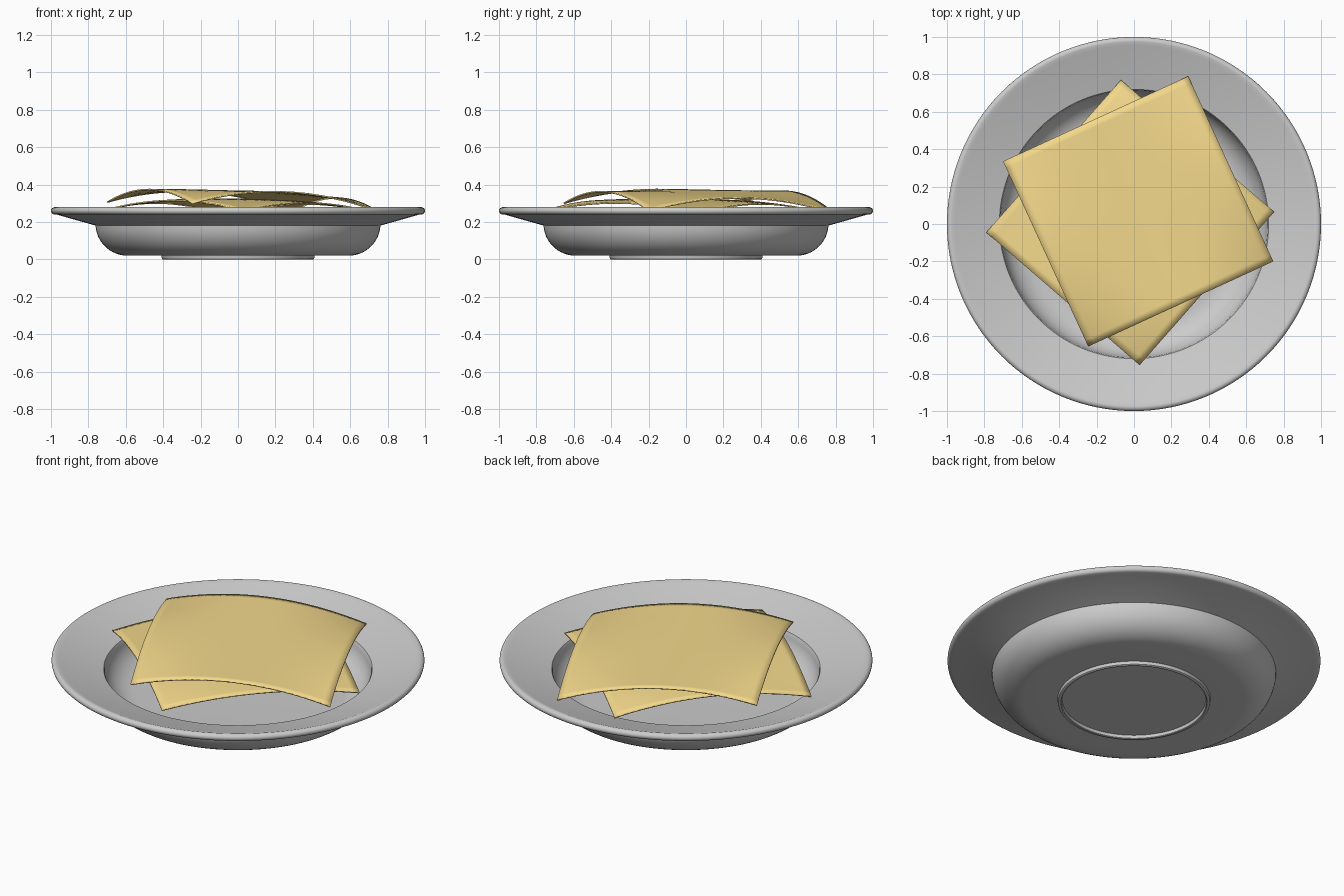
import bpy, bmesh, math
from mathutils import Vector

if "Cube" in bpy.data.objects:
    bpy.data.objects.remove(bpy.data.objects["Cube"])


def add_object(name, bm, angle):
    bmesh.ops.recalc_face_normals(bm, faces=bm.faces)
    mesh = bpy.data.meshes.new(name)
    bm.to_mesh(mesh)
    bm.free()
    obj = bpy.data.objects.new(name, mesh)
    bpy.context.collection.objects.link(obj)
    bpy.ops.object.select_all(action='DESELECT')
    obj.select_set(True)
    bpy.context.view_layer.objects.active = obj
    bpy.ops.object.shade_smooth_by_angle(angle=math.radians(angle))
    return obj


def arc(cx, cz, rx, rz, start, end, n):
    return [(cx + rx * math.cos(math.radians(start + (end - start) * i / n)),
             cz + rz * math.sin(math.radians(start + (end - start) * i / n)))
            for i in range(n + 1)]


def lathe(name, profile, steps=128):
    bm = bmesh.new()
    verts = [bm.verts.new((r, 0, z)) for r, z in profile]
    edges = [bm.edges.new(pair) for pair in zip(verts, verts[1:])]
    bmesh.ops.spin(bm, geom=verts + edges, cent=(0, 0, 0), axis=(0, 0, 1),
                   angle=2 * math.pi, steps=steps)
    bmesh.ops.remove_doubles(bm, verts=bm.verts, dist=1e-4)
    return add_object(name, bm, 30)


# Plate: foot ring, rounded bowl, sloping rim with a rolled lip
profile = [(0, 0.02), (0.385, 0.02), (0.388, 0.003), (0.392, 0), (0.402, 0),
           (0.407, 0.003), (0.41, 0.02)]
profile += arc(0.59, 0.19, 0.172, 0.17, -90, -3, 12)
profile += [(0.97, 0.24)]
profile += arc(0.978, 0.26, 0.022, 0.02, -70, 100, 10)
profile += [(0.955, 0.273), (0.72, 0.21)]
profile += arc(0.55, 0.21, 0.165, 0.155, -4, -90, 12)
profile += [(0, 0.055)]
lathe("plate", profile)


def quadratic(a, b, c, t):
    return a * (1 - t) * (1 - 2 * t) + 4 * b * t * (1 - t) + c * t * (2 * t - 1)


pasta = bpy.data.materials.new("pasta_yellow")
pasta.diffuse_color = (0.9, 0.69, 0.26, 1)
pasta.use_nodes = True
pasta.node_tree.nodes["Principled BSDF"].inputs["Base Color"].default_value = pasta.diffuse_color


def sheet(name, corners, heights, n=28):
    """Wavy square; corners run left, back, right, front; heights is a 3x3 net."""
    a, d, c, b = [Vector(p) for p in corners]
    bm = bmesh.new()
    grid = []
    for j in range(n + 1):
        v = j / n
        row = []
        for i in range(n + 1):
            u = i / n
            p = a.lerp(d, u).lerp(b.lerp(c, u), v)
            z = quadratic(*[quadratic(*h, u) for h in heights], v)
            row.append(bm.verts.new((p.x, p.y, z)))
        grid.append(row)
    for j in range(n):
        for i in range(n):
            bm.faces.new((grid[j][i], grid[j + 1][i],
                          grid[j + 1][i + 1], grid[j][i + 1]))
    obj = add_object(name, bm, 40)
    obj.data.materials.append(pasta)
    mod = obj.modifiers.new("thickness", 'SOLIDIFY')
    mod.thickness = 0.008
    return obj


# Two draped pasta sheets
sheet("lower_sheet",
      [(-0.79, -0.045), (-0.07, 0.77), (0.75, 0.065), (0.03, -0.755)],
      [(0.242, 0.305, 0.235), (0.318, 0.325, 0.30), (0.262, 0.305, 0.246)])
sheet("upper_sheet",
      [(-0.7, 0.335), (0.29, 0.79), (0.745, -0.2), (-0.245, -0.655)],
      [(0.31, 0.366, 0.252), (0.378, 0.365, 0.332), (0.303, 0.365, 0.262)])
